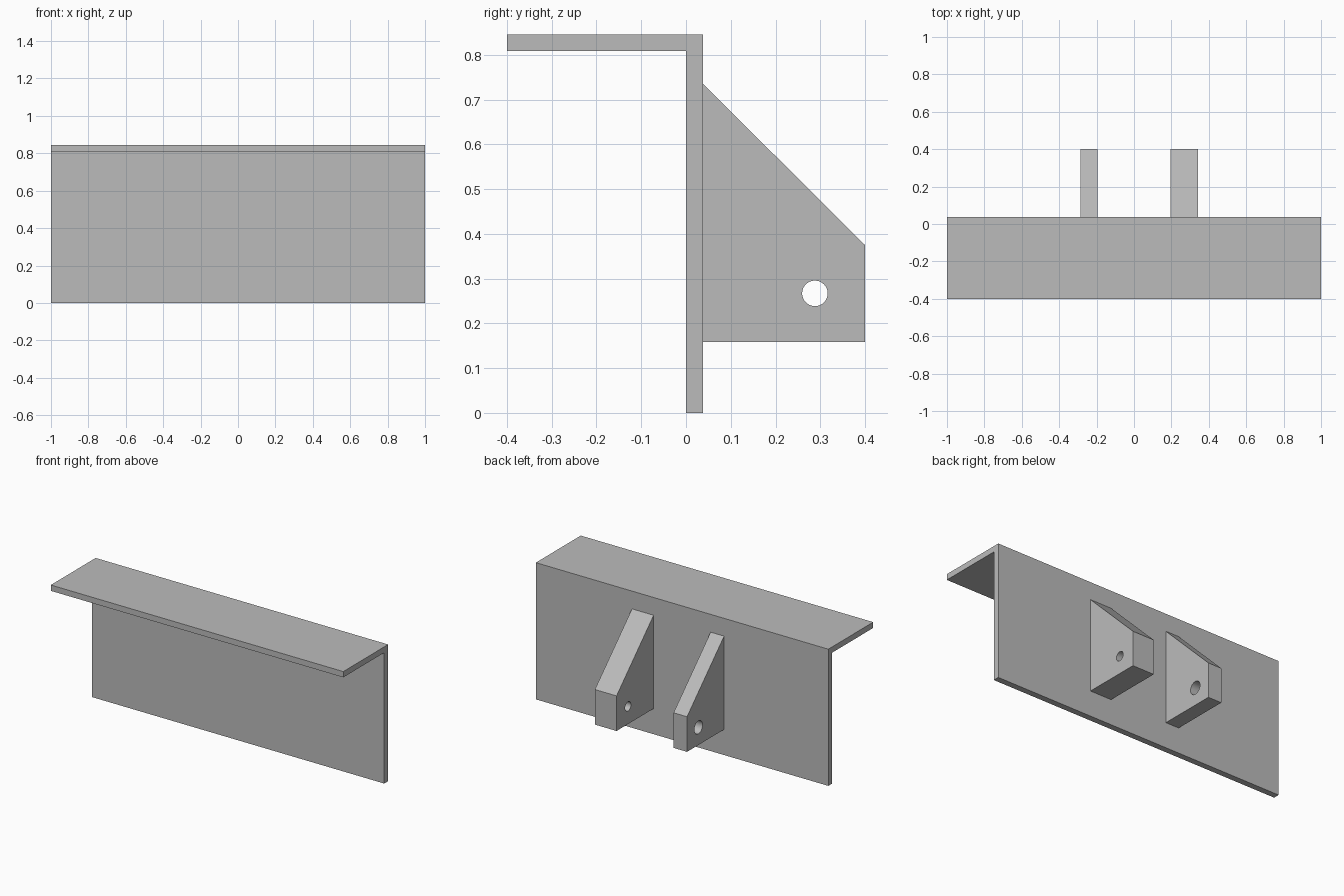
import bpy
import bmesh
from math import pi
from mathutils import Matrix, Vector

cube = bpy.data.objects.get("Cube")
if cube:
    bpy.data.objects.remove(cube, do_unlink=True)

GREY = (0.5, 0.5, 0.5, 1.0)
grey = bpy.data.materials.new("plain grey")
grey.use_nodes = True
grey.diffuse_color = GREY
grey.node_tree.nodes["Principled BSDF"].inputs["Base Color"].default_value = GREY


def make_object(name, bm):
    bmesh.ops.recalc_face_normals(bm, faces=bm.faces)
    mesh = bpy.data.meshes.new(name)
    bm.to_mesh(mesh)
    bm.free()
    mesh.materials.append(grey)
    obj = bpy.data.objects.new(name, mesh)
    bpy.context.collection.objects.link(obj)
    return obj


def extrude_profile(name, profile, x0, x1):
    """Extrude a (y, z) outline along x."""
    bm = bmesh.new()
    face = bm.faces.new([bm.verts.new((x0, y, z)) for y, z in profile])
    ext = bmesh.ops.extrude_face_region(bm, geom=[face])
    moved = [v for v in ext["geom"] if isinstance(v, bmesh.types.BMVert)]
    bmesh.ops.translate(bm, verts=moved, vec=Vector((x1 - x0, 0, 0)))
    return make_object(name, bm)


def drill(obj, x, y, z, radius):
    """Cut a round hole along x through the object."""
    bm = bmesh.new()
    place = Matrix.Translation((x, y, z)) @ Matrix.Rotation(pi / 2, 4, "Y")
    bmesh.ops.create_cone(bm, cap_ends=True, segments=48, radius1=radius,
                          radius2=radius, depth=0.5, matrix=place)
    cutter = make_object("hole_cutter", bm)
    cutter.hide_render = True
    mod = obj.modifiers.new("hole", "BOOLEAN")
    mod.operation = "DIFFERENCE"
    mod.solver = "EXACT"
    mod.object = cutter
    bpy.ops.object.select_all(action="DESELECT")
    bpy.context.view_layer.objects.active = obj
    obj.select_set(True)
    bpy.ops.object.modifier_apply(modifier=mod.name)
    bpy.data.objects.remove(cutter, do_unlink=True)
    bpy.ops.object.shade_smooth_by_angle()


# Angle plate: upright back with a shelf toward the front
BACK = 0.038
TOP = 0.845
extrude_profile("angle_plate",
                [(0, 0), (BACK, 0), (BACK, TOP), (-0.4, TOP),
                 (-0.4, 0.809), (0, 0.809)], -1, 1)

# Sloped lugs on the back, each with a pin hole
lug = [(BACK, 0.158), (0.4, 0.158), (0.4, 0.375), (BACK, 0.735)]
for name, x0, x1, radius in (("narrow_lug", -0.287, -0.195, 0.04),
                             ("wide_lug", 0.195, 0.343, 0.0285)):
    part = extrude_profile(name, lug, x0, x1)
    drill(part, (x0 + x1) / 2, 0.288, 0.267, radius)
